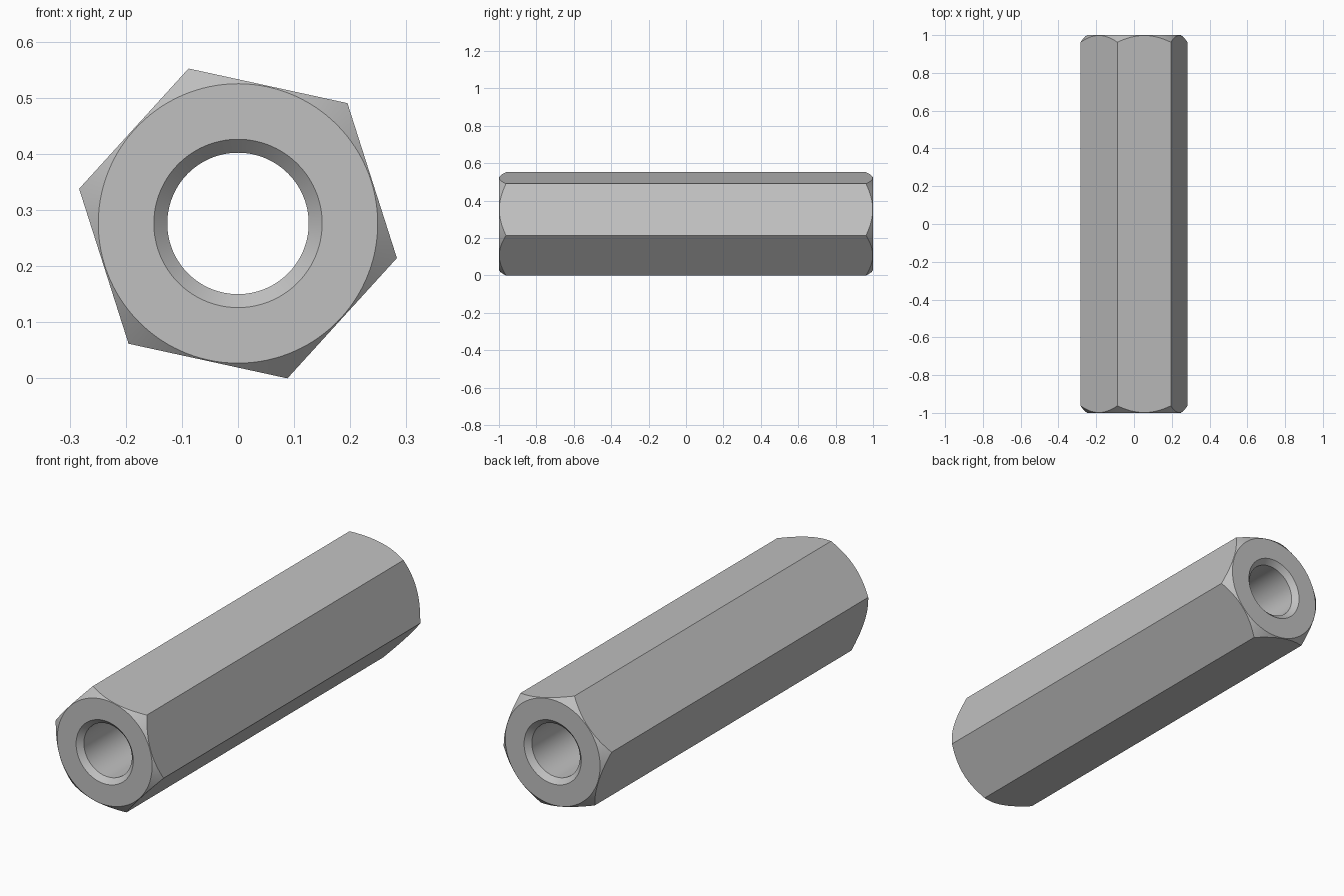
import bpy, bmesh
from math import cos, sin, pi, radians

cube = bpy.data.objects.get("Cube")
if cube:
    bpy.data.objects.remove(cube)

SEGMENTS = 120               # multiple of six, so corners fall on vertices
CORNER = radians(47.7)       # direction of one hexagon corner
APOTHEM, HALF, CENTRE_Z = 0.251, 1.0, 0.276
FACE_R, MOUTH_R, BORE_R = 0.249, 0.15, 0.126
CHAMFER_SLOPE = 0.92


def hex_radius(i):
    """Distance from the axis to the hexagon at step i."""
    a = (2 * pi * i / SEGMENTS) % (pi / 3)
    return APOTHEM / cos(a - pi / 6)


def end_rings(side):
    """Radius and depth rules from the bore out to the chamfer's outer edge."""
    return [
        lambda i: (BORE_R, side * (HALF - (MOUTH_R - BORE_R))),
        lambda i: (MOUTH_R, side * HALF),
        lambda i: (FACE_R, side * HALF),
        lambda i: (hex_radius(i),
                   side * (HALF - CHAMFER_SLOPE * (hex_radius(i) - FACE_R))),
    ]


# Closed loop of rings: front end outward, flats, back end inward, bore
bm = bmesh.new()
rings = []
for rule in end_rings(-1) + end_rings(1)[::-1]:
    ring = []
    for i in range(SEGMENTS):
        r, y = rule(i)
        a = CORNER + 2 * pi * i / SEGMENTS
        ring.append(bm.verts.new((r * cos(a), y, CENTRE_Z + r * sin(a))))
    rings.append(ring)
for k, ring in enumerate(rings):
    other = rings[(k + 1) % len(rings)]
    for i in range(SEGMENTS):
        j = (i + 1) % SEGMENTS
        bm.faces.new((ring[i], ring[j], other[j], other[i]))
bmesh.ops.recalc_face_normals(bm, faces=bm.faces)

mesh = bpy.data.meshes.new("hex_standoff")
bm.to_mesh(mesh)
bm.free()
standoff = bpy.data.objects.new("hex_standoff", mesh)
bpy.context.collection.objects.link(standoff)

# Plain grey metal
grey = bpy.data.materials.new("light_grey")
grey.use_nodes = True
colour = (0.53, 0.53, 0.53, 1)
grey.diffuse_color = colour
grey.node_tree.nodes["Principled BSDF"].inputs["Base Color"].default_value = colour
mesh.materials.append(grey)

# Smooth bore and chamfers, sharp hexagon edges
bpy.ops.object.select_all(action='DESELECT')
standoff.select_set(True)
bpy.context.view_layer.objects.active = standoff
bpy.ops.object.shade_smooth_by_angle(angle=radians(25))
